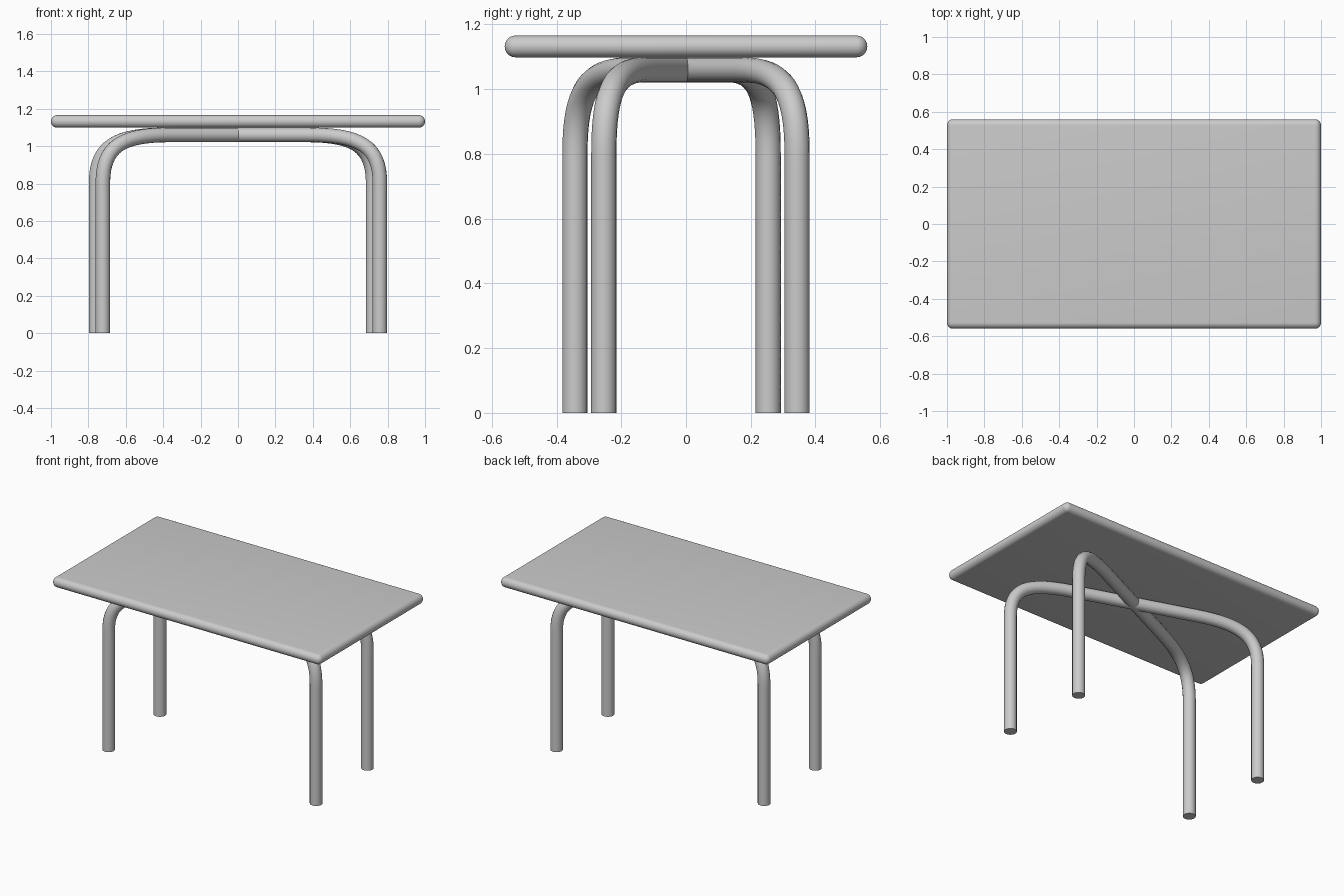
import bpy
from math import radians

if "Cube" in bpy.data.objects:
    bpy.data.objects.remove(bpy.data.objects["Cube"])

TUBE = 0.039          # tube radius
BAR_Z = 1.06          # centre height of the horizontal bar
REACH = 0.80          # half span of each leg frame


def select_only(ob):
    bpy.ops.object.select_all(action='DESELECT')
    ob.select_set(True)
    bpy.context.view_layer.objects.active = ob


def leg_frame(name, angle):
    # (position, left handle, right handle) in the x-z plane, for the +x half
    half = [
        ((0.40, BAR_Z), (0.25, BAR_Z), (0.69, BAR_Z)),
        ((REACH, 0.80), (REACH, 1.0), (REACH, 0.6)),
        ((REACH, 0.0), (REACH, 0.2), (REACH, -0.2)),
    ]

    def flip(p):
        return (-p[0], p[1])

    # mirrored half, run backwards, makes the other leg
    pts = [(flip(c), flip(r), flip(l)) for c, l, r in reversed(half)] + half
    cu = bpy.data.curves.new(name, 'CURVE')
    cu.dimensions = '3D'
    cu.resolution_u = 16
    cu.bevel_depth = TUBE
    cu.bevel_resolution = 6
    cu.use_fill_caps = True
    sp = cu.splines.new('BEZIER')
    sp.bezier_points.add(len(pts) - 1)
    for bp, (c, l, r) in zip(sp.bezier_points, pts):
        bp.handle_left_type = bp.handle_right_type = 'FREE'
        bp.co = (c[0], 0, c[1])
        bp.handle_left = (l[0], 0, l[1])
        bp.handle_right = (r[0], 0, r[1])
    ob = bpy.data.objects.new(name, cu)
    bpy.context.collection.objects.link(ob)
    ob.rotation_euler.z = radians(angle)
    select_only(ob)
    bpy.ops.object.convert(target='MESH')
    bpy.ops.object.shade_smooth_by_angle(angle=radians(40))


# table top: slab with fully rounded edges
bpy.ops.mesh.primitive_cube_add(size=1, location=(0, 0, 1.132))
top = bpy.context.object
top.name = "table_top"
top.scale = (2.0, 1.12, 0.067)
bpy.ops.object.transform_apply(location=False, rotation=False, scale=True)
bevel = top.modifiers.new("round_edges", 'BEVEL')
bevel.width = 0.033
bevel.segments = 8
select_only(top)
bpy.ops.object.modifier_apply(modifier=bevel.name)
bpy.ops.object.shade_smooth_by_angle(angle=radians(40))

# two bent tube frames crossing under the top
leg_frame("leg_frame_a", 25.4)
leg_frame("leg_frame_b", -18.5)
